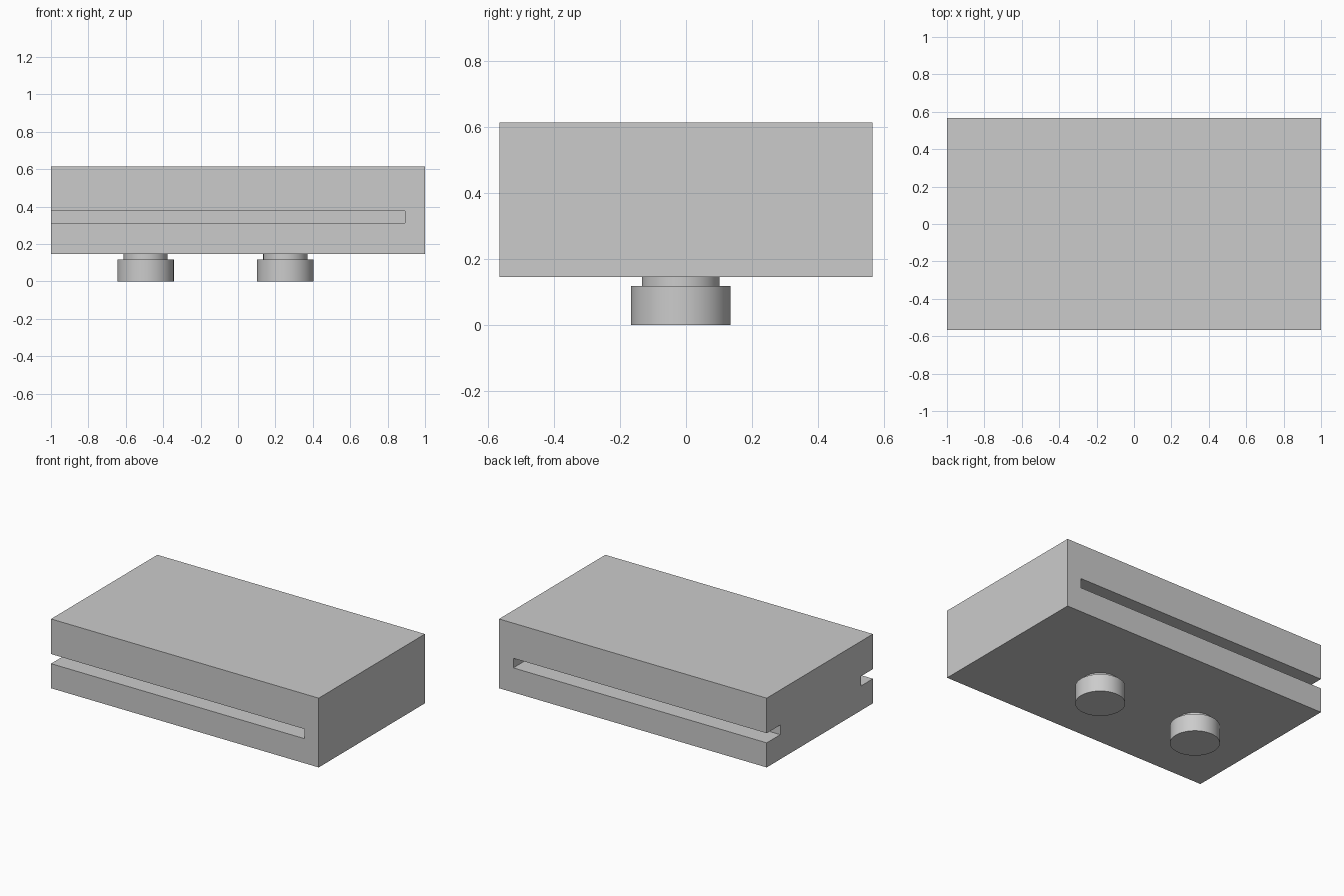
import bpy
import math

cube = bpy.data.objects.get("Cube")
if cube:
    bpy.data.objects.remove(cube, do_unlink=True)

grey = bpy.data.materials.new("plain_grey")
grey.use_nodes = True
colour = (0.6, 0.6, 0.6, 1)
grey.diffuse_color = colour
grey.node_tree.nodes["Principled BSDF"].inputs["Base Color"].default_value = colour


def box(name, low, high):
    """Box between two opposite corners."""
    bpy.ops.mesh.primitive_cube_add(
        size=1, location=[(a + b) / 2 for a, b in zip(low, high)])
    obj = bpy.context.object
    obj.name = name
    obj.scale = [b - a for a, b in zip(low, high)]
    bpy.ops.object.transform_apply(location=False, rotation=False, scale=True)
    obj.data.materials.append(grey)
    return obj


def disc(name, x, y, radius, bottom, top):
    """Smooth upright cylinder."""
    bpy.ops.mesh.primitive_cylinder_add(
        vertices=64, radius=radius, depth=top - bottom,
        location=(x, y, (bottom + top) / 2))
    obj = bpy.context.object
    obj.name = name
    obj.data.materials.append(grey)
    bpy.ops.object.shade_smooth_by_angle(angle=math.radians(30))


HALF_DEPTH, BASE, TOP = 0.567, 0.146, 0.614
SLOT_LOW, SLOT_HIGH, SLOT_END = 0.312, 0.377, 0.893

# Body block
body = box("body", (-1, -HALF_DEPTH, BASE), (1, HALF_DEPTH, TOP))

# Side slots, open at the right end and closed near the left end
for side, depth in ((-1, 0.13), (1, 0.145)):
    inner, outer = side * (HALF_DEPTH - depth), side * (HALF_DEPTH + 0.1)
    cutter = box("slot_cutter", (-1.1, min(inner, outer), SLOT_LOW),
                 (SLOT_END, max(inner, outer), SLOT_HIGH))
    cut = body.modifiers.new("slot", "BOOLEAN")
    cut.operation = "DIFFERENCE"
    cut.solver = "EXACT"
    cut.object = cutter
    bpy.context.view_layer.objects.active = body
    bpy.ops.object.modifier_apply(modifier=cut.name)
    bpy.data.objects.remove(cutter, do_unlink=True)

# Round feet on narrower necks
FOOT_Y, FOOT_TOP = -0.016, 0.118
for label, x in (("right", -0.494), ("left", 0.253)):
    disc(label + "_foot", x, FOOT_Y, 0.151, 0, FOOT_TOP)
    disc(label + "_neck", x, FOOT_Y, 0.118, FOOT_TOP, BASE)
